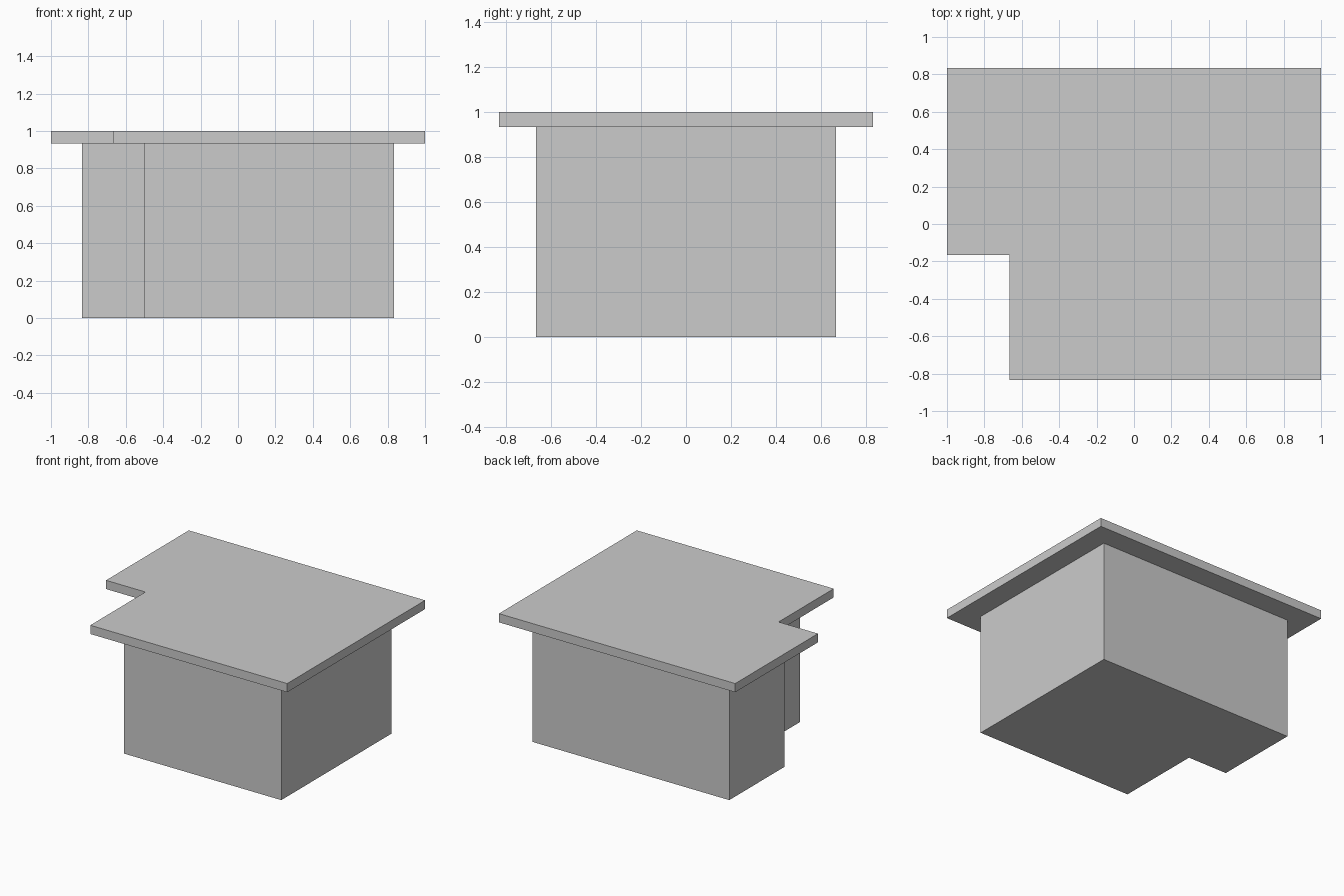
import bpy, bmesh

if "Cube" in bpy.data.objects:
    bpy.data.objects.remove(bpy.data.objects["Cube"])

def l_slab(name, half_x, half_y, notch_x, notch_y, z0, z1):
    """Extrude an L-shaped outline with its front-left corner cut away."""
    outline = [(notch_x, -half_y), (half_x, -half_y), (half_x, half_y),
               (-half_x, half_y), (-half_x, notch_y), (notch_x, notch_y)]
    bm = bmesh.new()
    base = bm.faces.new([bm.verts.new((x, y, z0)) for x, y in outline])
    ext = bmesh.ops.extrude_face_region(bm, geom=[base], use_keep_orig=True)
    top = [v for v in ext["geom"] if isinstance(v, bmesh.types.BMVert)]
    bmesh.ops.translate(bm, verts=top, vec=(0, 0, z1 - z0))
    bmesh.ops.recalc_face_normals(bm, faces=bm.faces)
    mesh = bpy.data.meshes.new(name)
    bm.to_mesh(mesh)
    bm.free()
    obj = bpy.data.objects.new(name, mesh)
    bpy.context.collection.objects.link(obj)
    return obj

HALF_X, HALF_Y = 1.0, 0.8333
NOTCH_X, NOTCH_Y = -0.6667, -0.1667
OVERHANG = 0.1667
ROOF_Z = 0.9333

# Walls: the roof outline inset by the overhang
l_slab("building_walls", HALF_X - OVERHANG, HALF_Y - OVERHANG,
       NOTCH_X + OVERHANG, NOTCH_Y + OVERHANG, 0.0, ROOF_Z)

# Thin flat roof overhanging on all sides
l_slab("flat_roof", HALF_X, HALF_Y, NOTCH_X, NOTCH_Y, ROOF_Z, 1.0)
